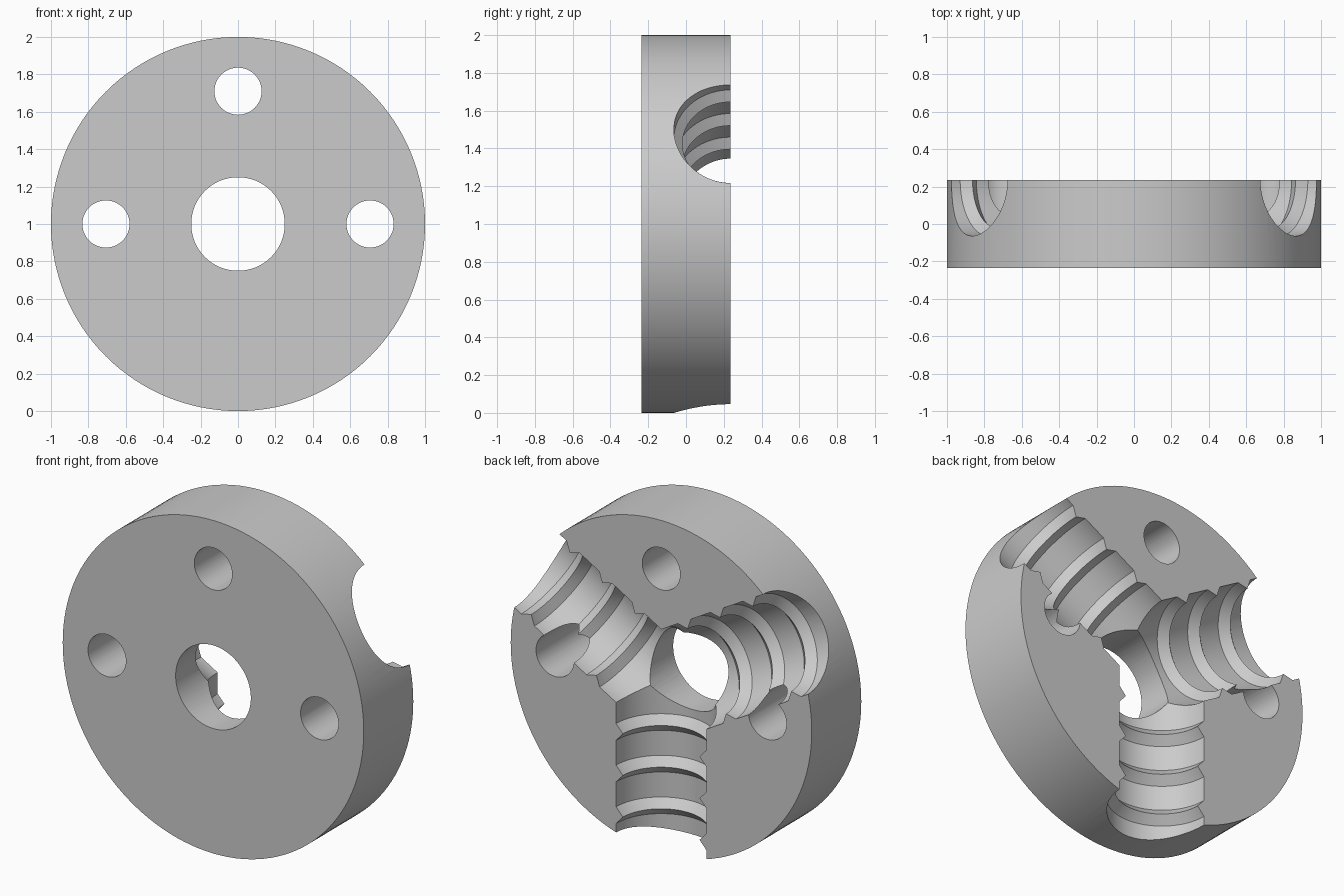
import bpy
import bmesh
from math import radians, tau
from mathutils import Matrix

if "Cube" in bpy.data.objects:
    bpy.data.objects.remove(bpy.data.objects["Cube"])

HALF = 0.235          # half thickness of the disc

grey = bpy.data.materials.new("plain_grey")
grey.use_nodes = True
grey.diffuse_color = (0.6, 0.6, 0.6, 1)
grey.node_tree.nodes["Principled BSDF"].inputs["Base Color"].default_value = grey.diffuse_color


def revolve(name, profile, steps, matrix):
    """Solid of revolution about local X from (distance, radius) points."""
    bm = bmesh.new()
    verts = [bm.verts.new((t, r, 0)) for t, r in profile]
    edges = [bm.edges.new(pair) for pair in zip(verts, verts[1:])]
    bmesh.ops.spin(bm, geom=verts + edges, cent=(0, 0, 0), axis=(1, 0, 0),
                   angle=tau, steps=steps, use_duplicate=False)
    bmesh.ops.remove_doubles(bm, verts=bm.verts, dist=1e-4)
    bmesh.ops.recalc_face_normals(bm, faces=bm.faces)
    bm.transform(matrix)
    mesh = bpy.data.meshes.new(name)
    bm.to_mesh(mesh)
    bm.free()
    mesh.materials.append(grey)
    obj = bpy.data.objects.new(name, mesh)
    bpy.context.collection.objects.link(obj)
    return obj


def rod(name, x, z, radius, half, steps):
    """Cylinder running front to back."""
    turn = Matrix.Translation((x, 0, z)) @ Matrix.Rotation(radians(90), 4, 'Z')
    return revolve(name, [(-half, 0), (-half, radius), (half, radius), (half, 0)], steps, turn)


disc = rod("disc", 0, 1, 1, HALF, 128)

# Through holes: central bore and three bolt holes
cutters = [rod("bore_cutter", 0, 1, 0.25, 0.5, 64)]
for x, z in ((0, 1.71), (0.706, 1), (-0.706, 1)):
    cutters.append(rod("bolt_hole_cutter", x, z, 0.126, 0.5, 48))

# Three half-round channels in the back, each with three pointed ridges.
# Start, roll and depth differ a hair so that no cutter edges coincide.
for i, angle in enumerate((30, 150, 270)):
    start = -0.02 - 0.007 * i
    profile = [(start, 0), (start, 0.3)]
    for tip in (0.35, 0.6, 0.85):
        profile += [(tip - 0.05, 0.3), (tip, 0.255), (tip + 0.05, 0.3)]
    profile += [(1.2, 0.3), (1.2, 0)]
    place = (Matrix.Translation((0, HALF + 0.0007 + 0.0003 * i, 1))
             @ Matrix.Rotation(-radians(angle), 4, 'Y')
             @ Matrix.Rotation(radians(1.1 + 0.9 * i), 4, 'X'))
    cutters.append(revolve("channel_cutter", profile, 72, place))

for cutter in cutters:
    cutter.hide_render = True
    mod = disc.modifiers.new("cut", 'BOOLEAN')
    mod.operation = 'DIFFERENCE'
    mod.solver = 'MANIFOLD'
    mod.object = cutter

# Bake the cuts and drop the cutters
bpy.context.view_layer.update()
cut_mesh = bpy.data.meshes.new_from_object(disc.evaluated_get(bpy.context.evaluated_depsgraph_get()))
disc.modifiers.clear()
disc.data = cut_mesh
for cutter in cutters:
    bpy.data.objects.remove(cutter)

bpy.ops.object.select_all(action='DESELECT')
disc.select_set(True)
bpy.context.view_layer.objects.active = disc
bpy.ops.object.shade_smooth_by_angle(angle=radians(25))
